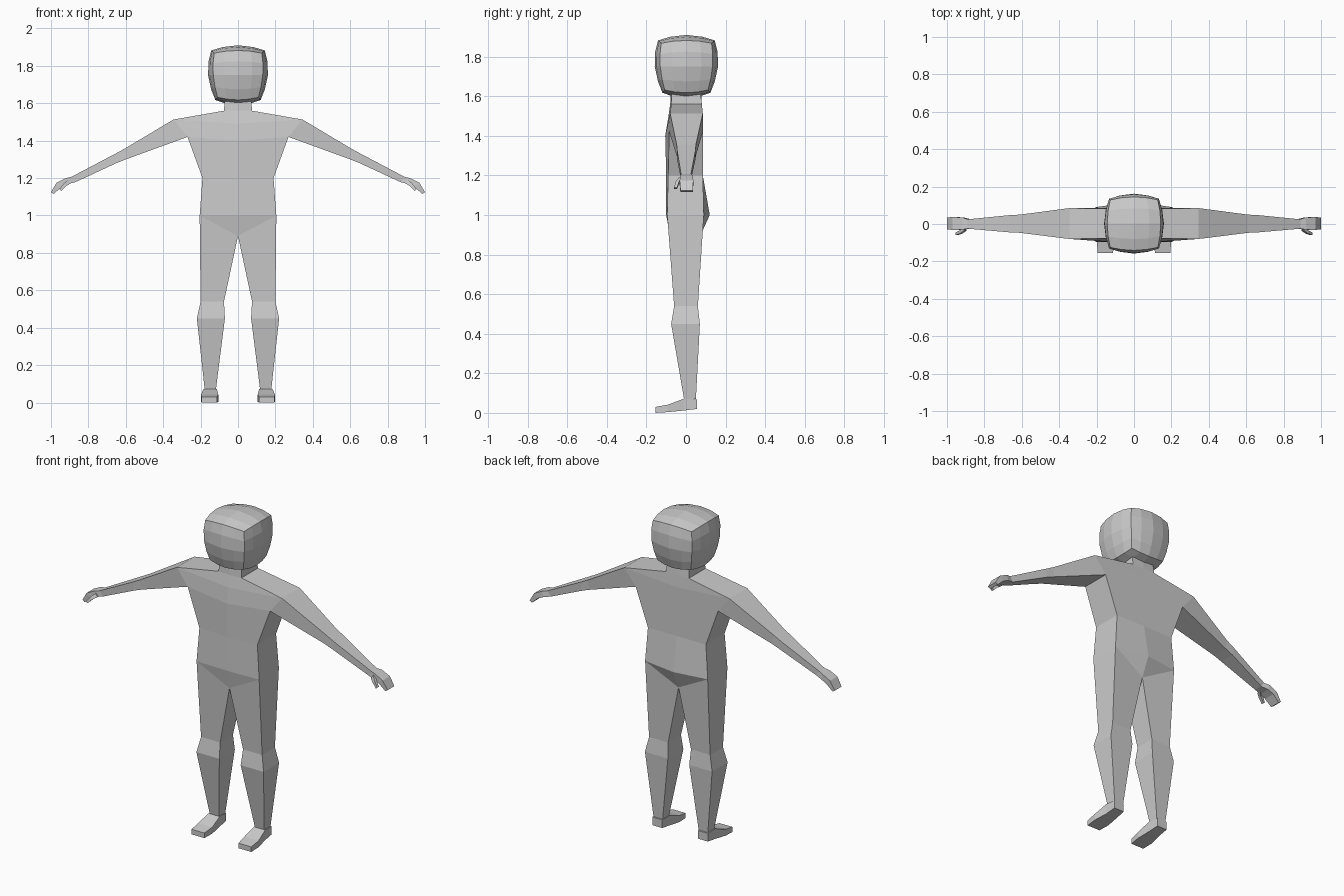
import bpy
import bmesh
from mathutils import Vector

cube = bpy.data.objects.get("Cube")
if cube:
    bpy.data.objects.remove(cube, do_unlink=True)

grey = bpy.data.materials.new("plain grey")
grey.use_nodes = True
colour = (0.6, 0.6, 0.6, 1)
grey.diffuse_color = colour
grey.node_tree.nodes["Principled BSDF"].inputs["Base Color"].default_value = colour


def loft(bm, rings, closed=True, start_cap=False, end_cap=False, skip=()):
    """Bridge successive rings of points with flat quads."""
    loops = [[bm.verts.new(p) for p in ring] for ring in rings]
    count = len(loops[0])
    for level, (low, high) in enumerate(zip(loops, loops[1:])):
        for i in range(count if closed else count - 1):
            j = (i + 1) % count
            if (level, i) not in skip:
                bm.faces.new((low[i], low[j], high[j], high[i]))
    if start_cap:
        bm.faces.new(loops[0])
    if end_cap:
        bm.faces.new(loops[-1])


def finish(name, bm, mirrored=True):
    """Mirror the left half to the right, weld and make the object."""
    if mirrored:
        bmesh.ops.remove_doubles(bm, verts=bm.verts, dist=0.0005)
        copy = bmesh.ops.duplicate(bm, geom=bm.verts[:] + bm.edges[:] + bm.faces[:])
        for item in copy["geom"]:
            if isinstance(item, bmesh.types.BMVert):
                item.co.x = -item.co.x
    bmesh.ops.remove_doubles(bm, verts=bm.verts, dist=0.0005)
    bmesh.ops.recalc_face_normals(bm, faces=bm.faces)
    mesh = bpy.data.meshes.new(name)
    bm.to_mesh(mesh)
    bm.free()
    mesh.materials.append(grey)
    obj = bpy.data.objects.new(name, mesh)
    bpy.context.collection.objects.link(obj)
    return obj


def half_section(width, side_z, front, back, mid_z, mid_front, mid_back):
    """Torso section from the front middle round the side to the back middle."""
    return [(0, mid_front, mid_z), (width, front, side_z),
            (width, back, side_z), (0, mid_back, mid_z)]


def leg_section(z, inner, outer, front, back):
    return [(outer, front, z), (inner, front, z), (inner, back, z), (outer, back, z)]


def arm_section(top, bottom, front, back):
    (tx, tz), (bx, bz) = top, bottom
    return [(tx, front, tz), (bx, front, bz), (bx, back, bz), (tx, back, tz)]


# Body: torso and neck, legs and arms share their joining edges
body = bmesh.new()
hips = half_section(0.205, 1.0, -0.095, 0.09, 1.0, -0.1, 0.12)
chest = half_section(0.27, 1.42, -0.085, 0.085, 1.4, -0.105, 0.085)
shoulders = half_section(0.345, 1.513, -0.08, 0.085, 1.49, -0.09, 0.085)
torso = [
    hips,
    half_section(0.19, 1.2, -0.09, 0.085, 1.2, -0.1, 0.085),
    chest,
    shoulders,
    half_section(0.075, 1.56, -0.075, 0.08, 1.56, -0.08, 0.08),
    half_section(0.07, 1.64, -0.07, 0.07, 1.64, -0.075, 0.075),
]
# The side strip between chest and shoulder stays open for the arm
loft(body, torso, closed=False, skip={(2, 1)})

# Legs, meeting at the crotch
crotch_front, crotch_back = (0, -0.08, 0.89), (0, 0.07, 0.89)
loft(body, [
    [hips[1], crotch_front, crotch_back, hips[2]],
    leg_section(0.54, 0.075, 0.2, -0.06, 0.06),
    leg_section(0.45, 0.07, 0.22, -0.075, 0.07),
    leg_section(0.07, 0.118, 0.178, -0.01, 0.05),
])
for corners in ((hips[0], hips[1], crotch_front), (hips[3], hips[2], crotch_back)):
    body.faces.new([body.verts.new(p) for p in corners])

# Arms and hands
loft(body, [
    [shoulders[1], chest[1], chest[2], shoulders[2]],
    arm_section((0.61, 1.355), (0.6, 1.3), -0.047, 0.05),
    arm_section((0.66, 1.328), (0.65, 1.28), -0.045, 0.048),
    arm_section((0.89, 1.207), (0.87, 1.178), -0.025, 0.025),
    arm_section((0.92, 1.2), (0.91, 1.168), -0.03, 0.035),
    arm_section((0.97, 1.175), (0.945, 1.152), -0.032, 0.037),
    arm_section((1.0, 1.125), (0.985, 1.115), -0.028, 0.035),
], end_cap=True)
finish("body", body)

# Thumbs
thumbs = bmesh.new()
loft(thumbs, [
    arm_section((0.91, 1.19), (0.895, 1.172), -0.036, -0.015),
    arm_section((0.932, 1.17), (0.918, 1.158), -0.052, -0.035),
    arm_section((0.955, 1.14), (0.945, 1.132), -0.06, -0.045),
], start_cap=True, end_cap=True)
finish("thumbs", thumbs)


# Feet: wedges widening towards the toes
def foot_section(y, inner, outer, low, high):
    return [(inner, y, low), (outer, y, low), (outer, y, high), (inner, y, high)]


feet = bmesh.new()
loft(feet, [
    foot_section(0.055, 0.118, 0.182, 0.02, 0.068),
    foot_section(-0.01, 0.113, 0.185, 0.012, 0.072),
    foot_section(-0.09, 0.105, 0.198, 0.004, 0.042),
    foot_section(-0.155, 0.112, 0.195, 0, 0.03),
], start_cap=True, end_cap=True)
finish("feet", feet)

# Head: a subdivided cube swollen towards a sphere, narrower at the chin
head = bmesh.new()
bmesh.ops.create_cube(head, size=2)
bmesh.ops.subdivide_edges(head, edges=head.edges[:], cuts=3, use_grid_fill=True)
for vert in head.verts:
    p = vert.co / vert.co.length ** 0.55
    taper = 1 + 0.1 * p.z
    vert.co = Vector((p.x * taper, p.y * taper, p.z)) * 0.16
    vert.co += Vector((0, 0.002, 1.75))
finish("head", head, mirrored=False)
